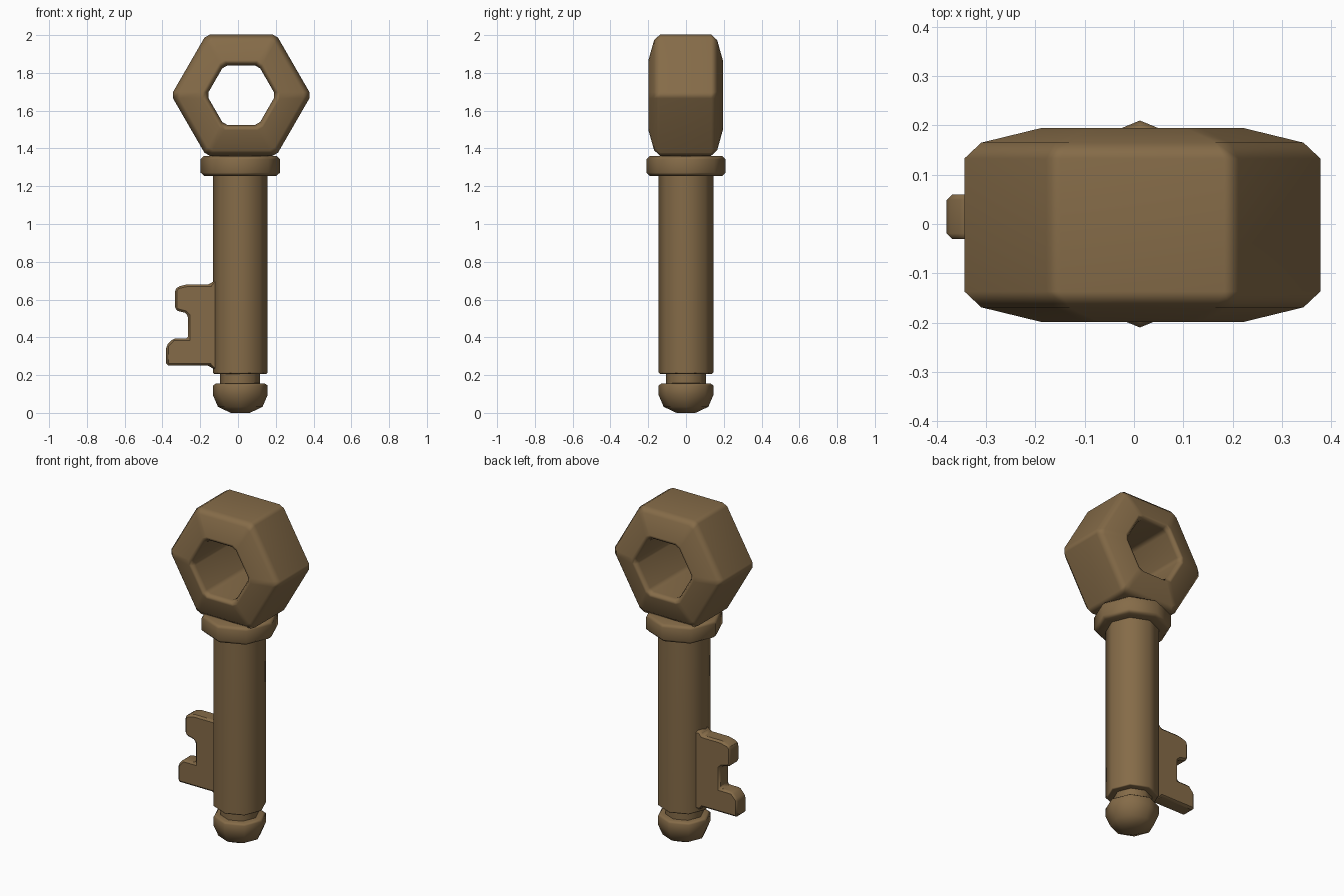
import bpy, bmesh, math

if "Cube" in bpy.data.objects:
    bpy.data.objects.remove(bpy.data.objects["Cube"])

brown = bpy.data.materials.new("warm_brown")
brown.diffuse_color = (0.235, 0.148, 0.065, 1)
brown.use_nodes = True
brown.node_tree.nodes["Principled BSDF"].inputs["Base Color"].default_value = brown.diffuse_color


def finish(name, bm, angle=40, bevel=0):
    bmesh.ops.recalc_face_normals(bm, faces=bm.faces)
    me = bpy.data.meshes.new(name)
    bm.to_mesh(me)
    bm.free()
    me.materials.append(brown)
    ob = bpy.data.objects.new(name, me)
    bpy.context.collection.objects.link(ob)
    bpy.context.view_layer.objects.active = ob
    ob.select_set(True)
    bpy.ops.object.shade_smooth_by_angle(angle=math.radians(angle))
    ob.select_set(False)
    if bevel:
        m = ob.modifiers.new("bevel", 'BEVEL')
        m.width = bevel
        m.segments = 1
        m.limit_method = 'ANGLE'
        m.angle_limit = math.radians(35)
    w = ob.modifiers.new("weighted_normals", 'WEIGHTED_NORMAL')
    w.keep_sharp = True
    return ob


def bridge(bm, rings, closed):
    """Join successive vertex rings with quads."""
    n = len(rings[0])
    for i in range(len(rings) if closed else len(rings) - 1):
        a, b = rings[i], rings[(i + 1) % len(rings)]
        for j in range(n):
            k = (j + 1) % n
            bm.faces.new((a[j], a[k], b[k], b[j]))


def turned(name, profile, cx, angle=50, sides=8):
    """Eight-sided turned part from (radius, z) pairs."""
    bm = bmesh.new()
    rings = [[bm.verts.new((cx + r * math.cos(2 * math.pi * j / sides),
                            r * math.sin(2 * math.pi * j / sides), z))
              for j in range(sides)] for r, z in profile]
    bridge(bm, rings, False)
    bm.faces.new(rings[0])
    bm.faces.new(rings[-1])
    return finish(name, bm, angle)


# Hexagonal bow: chamfered ring section (radius, y) swept round six corners
section = [(0.369, 0.135), (0.335, 0.167), (0.212, 0.197), (0.196, 0.195),
           (0.181, 0.175)]
section += [(r, -y) for r, y in reversed(section)]
bm = bmesh.new()
rings = []
for r, y in section:
    ring = []
    for j in range(6):
        for s in (-1, 1):
            d = s * math.atan(0.017 / r)
            a = math.radians(60 * j) + d
            rr = (r - 0.008) / math.cos(d)
            ring.append(bm.verts.new((0.017 + rr * math.cos(a), y - 0.002,
                                      1.682 + rr * math.sin(a))))
    rings.append(ring)
bridge(bm, rings, True)
finish("bow", bm, 60)

# Collar under the bow
turned("collar", [(0.14, 1.255), (0.192, 1.255), (0.21, 1.272), (0.21, 1.343),
                  (0.192, 1.36), (0.1, 1.362)], 0.012)

# Shaft, neck and rounded tip
turned("shaft", [(0.10, 0.207), (0.138, 0.207), (0.145, 0.214), (0.145, 1.27)], 0.012)
turned("neck", [(0.106, 0.13), (0.106, 0.22)], 0.01)
turned("tip", [(0.05, 0.0), (0.118, 0.032), (0.145, 0.095), (0.145, 0.145),
               (0.13, 0.155), (0.09, 0.158)], 0.012, 60)

# Bit: toothed plate with an outward flare where it meets the shaft
outline = [(-0.05, 0.70), (-0.133, 0.70), (-0.148, 0.68), (-0.27, 0.68),
           (-0.32, 0.668), (-0.334, 0.65), (-0.334, 0.552), (-0.32, 0.54),
           (-0.28, 0.53), (-0.264, 0.515), (-0.264, 0.393), (-0.345, 0.393),
           (-0.38, 0.355), (-0.38, 0.25), (-0.15, 0.25), (-0.133, 0.23),
           (-0.05, 0.23)]
bm = bmesh.new()
front = [bm.verts.new((x, -0.03, z)) for x, z in outline]
back = [bm.verts.new((x, 0.06, z)) for x, z in outline]
bridge(bm, [front, back], False)
bm.faces.new(front)
bm.faces.new(back)
finish("bit", bm, 50, 0.011)
